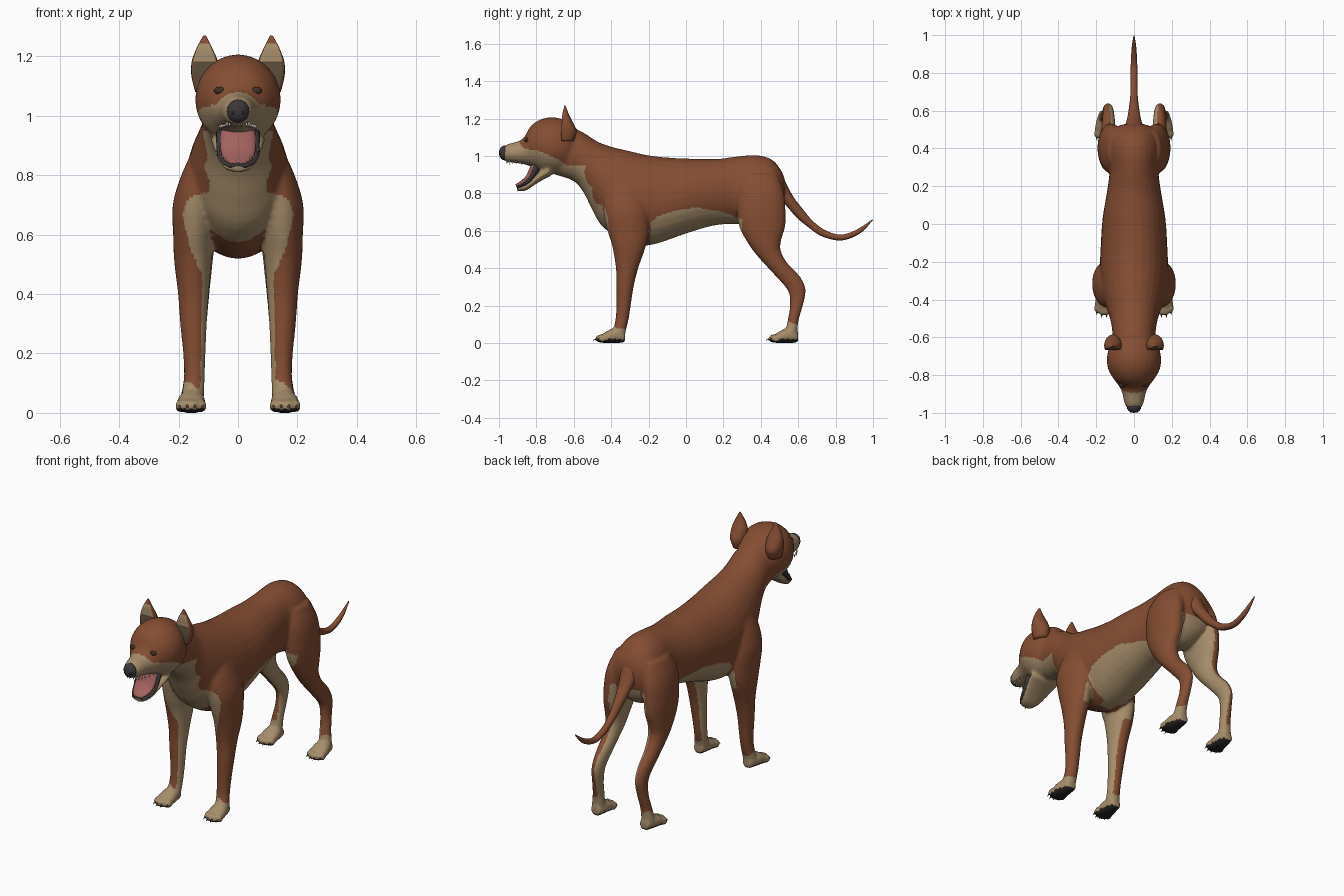
import bpy, bmesh, math
from mathutils import Vector, Matrix


def material(name, rgb):
    m = bpy.data.materials.new(name)
    m.diffuse_color = (*rgb, 1)
    return m


BROWN = material("rust brown fur", (0.235, 0.075, 0.032))
CREAM = material("cream fur", (0.38, 0.265, 0.145))
DARK = material("dark pads", (0.018, 0.016, 0.014))
NOSE = material("nose grey", (0.045, 0.038, 0.042))
PINK = material("tongue pink", (0.36, 0.12, 0.11))
INNER = material("inner ear", (0.10, 0.072, 0.04))
TOOTH = material("tooth ivory", (0.6, 0.55, 0.45))
EYE = material("eye brown", (0.05, 0.03, 0.02))


def lerp(t, pts):
    """Piecewise linear value at t."""
    if t <= pts[0][0]:
        return pts[0][1]
    for (a, va), (b, vb) in zip(pts, pts[1:]):
        if t <= b:
            return va + (vb - va) * (t - a) / (b - a)
    return pts[-1][1]


def loft(bm, secs, side=1, n=28, steps=4, flat=1.0, dy=0.0):
    """Smooth loft. Section: edge point (y, z), opposite edge (y, z), centre x, half width."""
    k = [Vector(s) for s in secs]
    k = [2 * k[0] - k[1]] + k + [2 * k[-1] - k[-2]]
    path = []
    for i in range(1, len(k) - 2):
        p0, p1, p2, p3 = k[i - 1:i + 3]
        for j in range(steps):
            t = j / steps
            path.append(0.5 * (2 * p1 + (p2 - p0) * t + (2 * p0 - 5 * p1 + 4 * p2 - p3) * t * t
                               + (3 * p1 - p0 - 3 * p2 + p3) * t ** 3))
    path.append(k[-2])
    rings = []
    for y1, z1, y2, z2, xc, rx in path:
        ring = []
        for i in range(n):
            a = 2 * math.pi * i / n
            c = min(math.cos(a), flat)
            ring.append(bm.verts.new((side * (xc + rx * math.sin(a)),
                                      (y1 + y2) / 2 + c * (y1 - y2) / 2 + dy,
                                      (z1 + z2) / 2 + c * (z1 - z2) / 2)))
        rings.append(ring)
    faces = [bm.faces.new((a[i], a[(i + 1) % n], b[(i + 1) % n], b[i]))
             for a, b in zip(rings, rings[1:]) for i in range(n)]
    faces += [bm.faces.new(rings[0][::-1]), bm.faces.new(rings[-1])]
    bmesh.ops.recalc_face_normals(bm, faces=faces)


def blob(bm, loc, scale):
    bmesh.ops.create_uvsphere(bm, u_segments=16, v_segments=10, radius=1,
                              matrix=Matrix.Translation(loc) @ Matrix.Diagonal((*scale, 1)))


def cone(bm, loc, direction, radius, length):
    rot = Vector(direction).to_track_quat('Z', 'Y').to_matrix().to_4x4()
    bmesh.ops.create_cone(bm, cap_ends=True, segments=6, radius1=radius, radius2=0, depth=length,
                          matrix=Matrix.Translation(loc) @ rot)


def finish(bm, name, mats):
    me = bpy.data.meshes.new(name)
    bm.to_mesh(me)
    bm.free()
    for m in mats:
        me.materials.append(m)
    for p in me.polygons:
        p.use_smooth = True
    ob = bpy.data.objects.new(name, me)
    bpy.context.collection.objects.link(ob)
    return ob


# torso and neck
bm = bmesh.new()
loft(bm, [(-.60, 1.15, -.70, .90, 0, .11), (-.54, 1.12, -.60, .865, 0, .115),
          (-.47, 1.075, -.545, .80, 0, .125), (-.39, 1.047, -.50, .71, 0, .145),
          (-.31, 1.028, -.44, .615, 0, .165), (-.20, 1.003, -.30, .53, 0, .18),
          (-.08, .99, -.18, .525, 0, .177), (.05, .985, 0, .585, 0, .167),
          (.17, .984, .15, .628, 0, .145), (.28, .998, .27, .635, 0, .13),
          (.38, 1.004, .37, .62, 0, .14), (.46, .98, .44, .63, 0, .135),
          (.51, .92, .50, .68, 0, .11), (.53, .87, .53, .77, 0, .05)])
# skull and upper muzzle
loft(bm, [(-.575, 1.13, -.60, .98, 0, .08), (-.62, 1.18, -.64, .92, 0, .122),
          (-.70, 1.206, -.70, .905, 0, .143), (-.77, 1.198, -.76, .91, 0, .138),
          (-.83, 1.16, -.81, .935, 0, .108), (-.865, 1.10, -.855, .952, 0, .078),
          (-.90, 1.078, -.895, .96, 0, .062), (-.95, 1.064, -.95, .967, 0, .05),
          (-.975, 1.05, -.975, .978, 0, .036)])
# lower jaw
loft(bm, [(-.74, .95, -.72, .895, 0, .095), (-.79, .915, -.765, .872, 0, .084),
          (-.835, .87, -.81, .845, 0, .07), (-.87, .848, -.855, .815, 0, .055),
          (-.908, .838, -.90, .81, 0, .034)])
for s in (-1, 1):
    # front legs
    loft(bm, [(-.40, .89, -.26, .89, .10, .05), (-.44, .80, -.22, .80, .125, .066),
              (-.44, .70, -.20, .70, .145, .075), (-.42, .60, -.20, .58, .15, .068),
              (-.395, .52, -.22, .50, .152, .063), (-.375, .40, -.255, .40, .15, .052),
              (-.372, .30, -.28, .30, .15, .045), (-.372, .20, -.295, .20, .147, .038),
              (-.378, .12, -.308, .12, .147, .035), (-.39, .06, -.325, .05, .152, .038),
              (-.38, .02, -.33, .015, .152, .03)], s)
    # hind legs
    loft(bm, [(.30, .90, .49, .90, .09, .05), (.27, .82, .525, .80, .112, .066),
              (.27, .72, .532, .70, .125, .067), (.285, .62, .53, .62, .13, .062),
              (.333, .53, .512, .56, .135, .054), (.385, .46, .505, .50, .135, .047),
              (.46, .378, .54, .43, .135, .039), (.53, .30, .61, .355, .135, .032),
              (.553, .255, .64, .285, .137, .029), (.555, .19, .625, .20, .142, .028),
              (.543, .12, .602, .12, .15, .032), (.535, .06, .595, .05, .156, .036),
              (.54, .02, .59, .015, .157, .03)], s)
    # paws with four toes
    for dy in (0, .925):
        loft(bm, [(-.325, .06, -.325, .002, .153, .028), (-.38, .08, -.38, -.002, .156, .044),
                  (-.425, .062, -.425, -.002, .158, .05), (-.45, .045, -.45, .002, .158, .042)],
             s, dy=dy)
        for i, fwd in enumerate((0, .014, .014, 0)):
            blob(bm, (s * (.120 + .0255 * i), -.446 - fwd + dy, .023), (.0145, .026, .023))

body = finish(bm, "body", [BROWN, CREAM, DARK])
bpy.context.view_layer.objects.active = body
body.select_set(True)
mod = body.modifiers.new("blend", 'REMESH')
mod.mode = 'VOXEL'
mod.voxel_size = 0.009
mod.use_smooth_shade = True
bpy.ops.object.modifier_apply(modifier="blend")
mod = body.modifiers.new("soften", 'SMOOTH')
mod.factor, mod.iterations = 0.5, 5
bpy.ops.object.modifier_apply(modifier="soften")

# coat markings
BELLY = [(-.24, .58), (-.20, .63), (-.15, .68), (-.08, .705), (.05, .725), (.2, .70), (.3, .66)]
CHEST = [(.44, .09), (.48, .13), (.565, .165), (.665, .187), (.71, .175), (.73, .15),
         (.745, .097), (.8, .095), (.88, .105), (.95, .12)]
CHEEK = [(-.90, 1.09), (-.87, 1.04), (-.78, 1.025), (-.68, .98), (-.62, .93), (-.545, .875), (-.5, .83)]


def coat(c, n):
    x, y, z = abs(c.x), c.y, c.z
    inward = -n.x * (1 if c.x > 0 else -1)
    if z < .02 and n.z < -.4:
        return 2
    if z < .095 + .02 * math.sin(40 * c.x + 25 * y):
        return 1
    if y < -.5 and z < lerp(y, CHEEK):
        return 1
    if y < -.34 and .44 < z < .95 and n.y < .1 and x < lerp(z, CHEST) and y < -.39 + .2 * (.6 - min(z, .6)):
        return 1
    if -.24 < y < .30 and .5 < z < lerp(y, BELLY) and x < .165 and (y < -.2 or y > -.2 and z > .52):
        if y > -.19 or inward > -.3:
            return 1
    if y < -.2 and z < .62 and inward > .6:
        return 1
    if y > .25 and z < .74 and inward > .35:
        return 1
    if y > .25 and .5 < z < .74 and x < .07:
        return 1
    return 0


me = body.data
me.materials.clear()
for m in (BROWN, CREAM, DARK):
    me.materials.append(m)
for p in me.polygons:
    p.material_index = coat(p.center, p.normal)
    p.use_smooth = True
for v in me.vertices:
    v.co.z = max(v.co.z, 0)
bpy.context.view_layer.update()

# tail
bm = bmesh.new()
loft(bm, [(.50, .93, .46, .80, 0, .06), (.535, .855, .50, .765, 0, .048),
          (.575, .78, .535, .735, 0, .037), (.625, .715, .59, .672, 0, .028),
          (.675, .655, .65, .622, 0, .021), (.735, .608, .72, .573, 0, .018),
          (.81, .580, .81, .548, 0, .018), (.87, .588, .88, .560, 0, .016),
          (.93, .616, .943, .595, 0, .012), (.995, .66, .999, .656, 0, .003)], n=16)
finish(bm, "tail", [BROWN])

# ears, with a flattened front that carries the lining
for s, name in ((-1, "ear_left"), (1, "ear_right")):
    bm = bmesh.new()
    loft(bm, [(-.69, 1.08, -.60, 1.08, .108, .036), (-.70, 1.14, -.585, 1.13, .111, .046),
              (-.685, 1.185, -.605, 1.18, .112, .044), (-.675, 1.225, -.625, 1.22, .113, .029),
              (-.66, 1.255, -.637, 1.25, .113, .014), (-.65, 1.272, -.645, 1.27, .112, .004)],
         s, n=24, steps=5, flat=.45)
    ear = finish(bm, name, [BROWN, CREAM, INNER])
    for p in ear.data.polygons:
        if p.normal.y < -.6:
            z = p.center.z
            p.material_index = 2 if z < 1.185 else 1 if z < 1.24 else 0

# nose and nostrils
bm = bmesh.new()
blob(bm, (0, -.969, 1.016), (.038, .031, .040))
finish(bm, "nose", [NOSE])
bm = bmesh.new()
for s in (-1, 1):
    blob(bm, (s * .015, -.991, 1.012), (.008, .008, .009))
finish(bm, "nostrils", [DARK])

# eyes set on the face
bm = bmesh.new()
for s in (-1, 1):
    hit, loc, nor, _ = body.ray_cast(Vector((s * .06, -2, 1.085)), Vector((0, 1, 0)))
    y = loc.y if hit else -.845
    blob(bm, (s * .06, y + .005, 1.085), (.021, .012, .013))
finish(bm, "eyes", [EYE])

# mouth lining and tongue
bm = bmesh.new()
loft(bm, [(-.818, .965, -.775, .92, 0, .074), (-.845, .885, -.825, .86, 0, .071),
          (-.877, .854, -.865, .835, 0, .058), (-.909, .840, -.90, .822, 0, .034)])
finish(bm, "mouth_lining", [NOSE])
bm = bmesh.new()
loft(bm, [(-.826, .962, -.79, .925, 0, .060), (-.853, .897, -.835, .87, 0, .058),
          (-.886, .865, -.87, .845, 0, .046), (-.912, .848, -.902, .832, 0, .024)])
finish(bm, "tongue", [PINK])

# teeth along both jaws
bm = bmesh.new()
for s in (-1, 1):
    for i in range(7):
        t = i / 6
        cone(bm, (s * (.012 + .048 * t ** .6), -.958 + .115 * t * t, .968 - .008 * t), (0, 0, -1), .005,
             .028 if i == 2 else .018)
        cone(bm, (s * (.008 + .058 * t ** .6), -.908 + .07 * t, .845 + .045 * t * t), (0, -.3, 1), .004,
             .026 if i == 2 else .016)
finish(bm, "teeth", [TOOTH])

# claws
bm = bmesh.new()
for s in (-1, 1):
    for dy in (0, .925):
        for i, fwd in enumerate((0, .014, .014, 0)):
            cone(bm, (s * (.120 + .0255 * i), -.472 - fwd + dy, .019), (0, -1, -.45), .007, .028)
finish(bm, "claws", [INNER])
